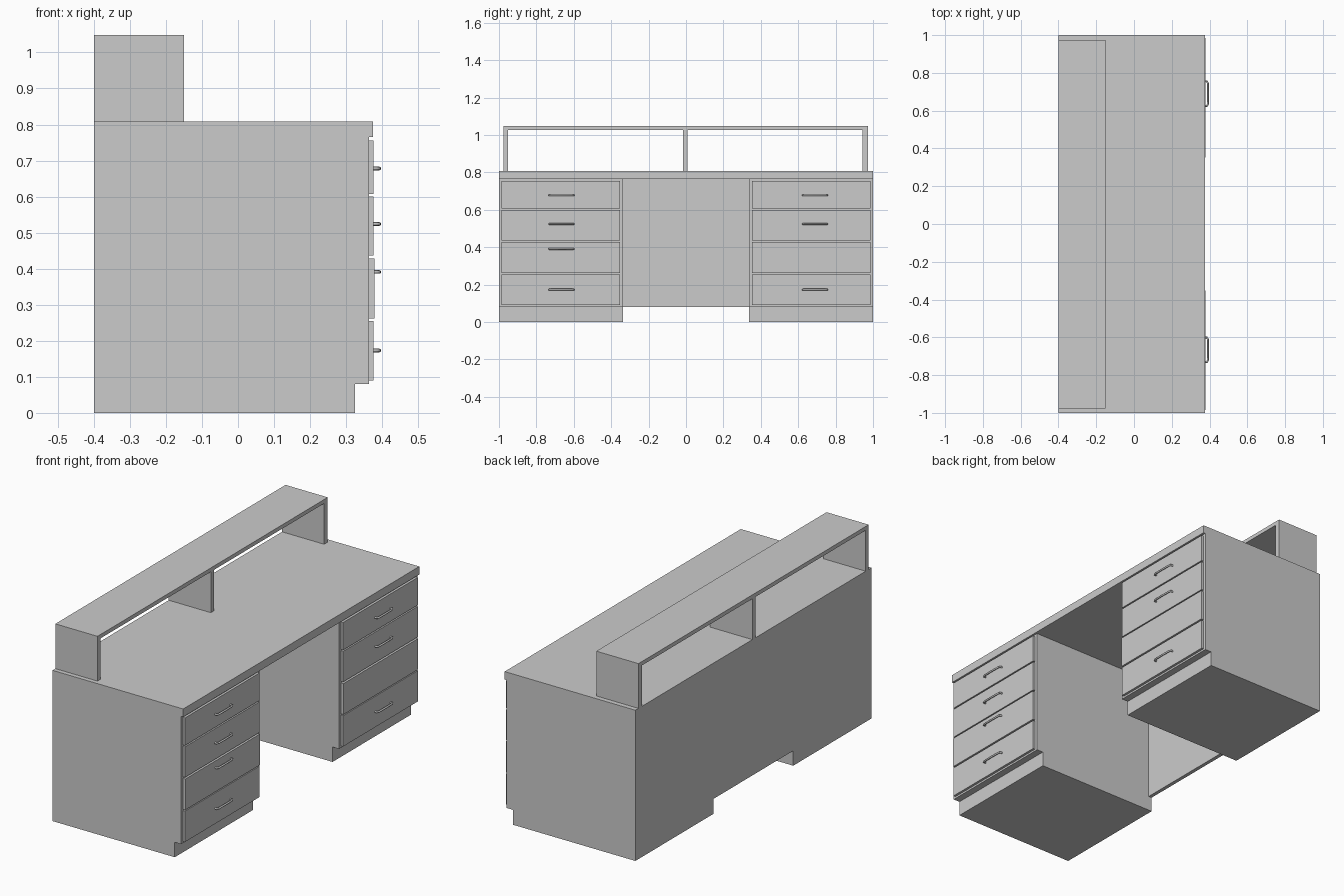
import bpy, bmesh

if "Cube" in bpy.data.objects:
    bpy.data.objects.remove(bpy.data.objects["Cube"])


def make_mesh(name, bm):
    bmesh.ops.recalc_face_normals(bm, faces=bm.faces)
    me = bpy.data.meshes.new(name)
    bm.to_mesh(me)
    bm.free()
    ob = bpy.data.objects.new(name, me)
    bpy.context.collection.objects.link(ob)
    return ob


def box(name, x, y, z):
    bm = bmesh.new()
    bmesh.ops.create_cube(bm, size=1)
    for v in bm.verts:
        for i, (a, b) in enumerate((x, y, z)):
            v.co[i] = a if v.co[i] < 0 else b
    return make_mesh(name, bm)


def extrude_y(name, profile, y0, y1):
    bm = bmesh.new()
    face = bm.faces.new([bm.verts.new((x, y0, z)) for x, z in profile])
    new = bmesh.ops.extrude_face_region(bm, geom=[face])["geom"]
    verts = [g for g in new if isinstance(g, bmesh.types.BMVert)]
    bmesh.ops.translate(bm, verts=verts, vec=(0, y1 - y0, 0))
    return make_mesh(name, bm)


def handle(name, y, z):
    # bent bar pull, standing off the drawer front
    path = [(0.372, -0.065), (0.386, -0.065), (0.391, -0.056),
            (0.392, 0), (0.391, 0.056), (0.386, 0.065), (0.372, 0.065)]
    cu = bpy.data.curves.new(name, 'CURVE')
    cu.dimensions = '3D'
    cu.bevel_depth = 0.005
    cu.bevel_resolution = 2
    cu.use_fill_caps = True
    sp = cu.splines.new('POLY')
    sp.points.add(len(path) - 1)
    for p, (px, py) in zip(sp.points, path):
        p.co = (px, y + py, z, 1)
    ob = bpy.data.objects.new(name, cu)
    bpy.context.collection.objects.link(ob)


# desktop and back panel
box("desktop", (-0.4, 0.375), (-1, 1), (0.765, 0.808))
box("back_panel", (-0.4, -0.38), (-0.337, 0.337), (0.08, 0.765))

# pedestals with toe kick, drawer fronts and handles
pedestal = [(-0.4, 0), (0.325, 0), (0.325, 0.08), (0.363, 0.08), (0.363, 0.765), (-0.4, 0.765)]
drawers = [(0.607, 0.755, 0.376, 0.678), (0.436, 0.600, 0.376, 0.524),
           (0.262, 0.428, 0.378, 0.391), (0.09, 0.255, 0.376, 0.173)]
for side, s, hy in (("left", -1, -0.666), ("right", 1, 0.69)):
    extrude_y(side + "_pedestal", pedestal, *sorted((s * 0.337, s)))
    for i, (z0, z1, front, hz) in enumerate(drawers, 1):
        box(f"{side}_drawer_{i}", (0.362, front), sorted((s * 0.353, s * 0.986)), (z0, z1))
        # the third drawer on the right has no handle
        if (side, i) != ("right", 3):
            handle(f"{side}_handle_{i}", hy, hz)

# raised shelf: top board on three uprights
shelf_x = (-0.4, -0.15)
box("shelf_top", shelf_x, (-0.976, 0.974), (1.027, 1.048))
for name, y in (("shelf_left_side", (-0.976, -0.951)), ("shelf_divider", (-0.016, 0.009)),
                ("shelf_right_side", (0.944, 0.974))):
    box(name, shelf_x, y, (0.808, 1.027))
